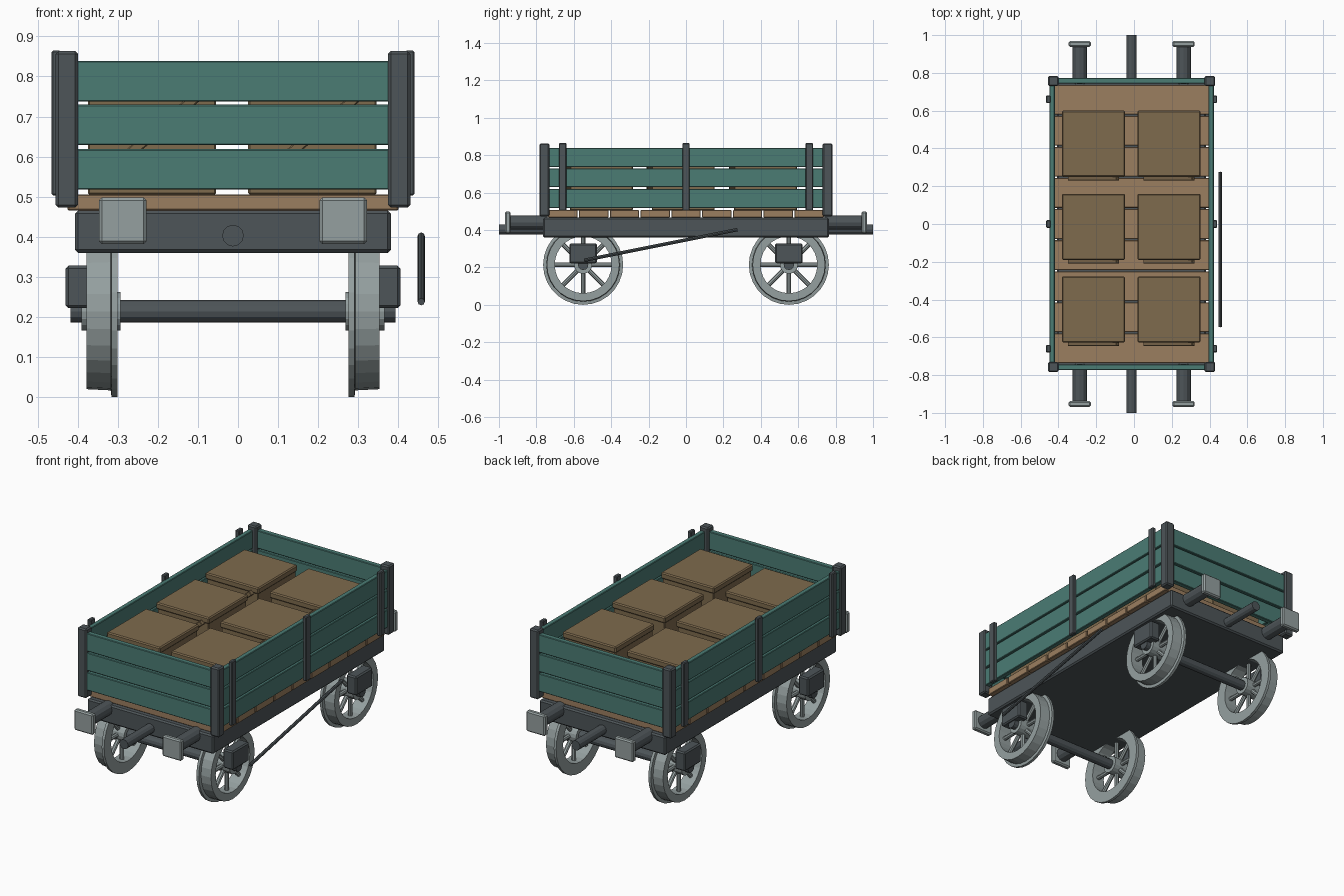
import bpy, bmesh
from math import pi, cos, sin, atan2, hypot
from mathutils import Matrix, Vector

if "Cube" in bpy.data.objects:
    bpy.data.objects.remove(bpy.data.objects["Cube"])

CX = -0.0125  # the brake rod sits on one side, so the body is slightly off centre


def material(name, rgb):
    m = bpy.data.materials.new(name)
    m.diffuse_color = (*rgb, 1)
    m.use_nodes = True
    m.node_tree.nodes["Principled BSDF"].inputs["Base Color"].default_value = m.diffuse_color
    return m


TEAL = material("teal_paint", (0.07, 0.20, 0.175))
WOOD = material("floor_wood", (0.33, 0.21, 0.115))
CRATE = material("crate_wood", (0.21, 0.145, 0.075))
DARK = material("dark_iron", (0.075, 0.09, 0.098))
STEEL = material("light_steel", (0.30, 0.35, 0.35))


def finish(bm, name, mat):
    bmesh.ops.recalc_face_normals(bm, faces=bm.faces)
    me = bpy.data.meshes.new(name)
    bm.to_mesh(me)
    bm.free()
    me.materials.append(mat)
    ob = bpy.data.objects.new(name, me)
    bpy.context.collection.objects.link(ob)
    return ob


def box(name, center, size, mat, bevel=0.005, rot=None):
    bm = bmesh.new()
    bmesh.ops.create_cube(bm, size=1)
    bmesh.ops.scale(bm, vec=size, verts=bm.verts)
    if bevel:
        bmesh.ops.bevel(bm, geom=bm.edges[:], offset=bevel, segments=1, affect='EDGES')
    if rot:
        bmesh.ops.transform(bm, matrix=rot, verts=bm.verts)
    bmesh.ops.translate(bm, vec=(center[0] + CX, center[1], center[2]), verts=bm.verts)
    return finish(bm, name, mat)


def rod(name, a, b, r, mat, sides=12):
    a, b = Vector(a), Vector(b)
    d = b - a
    bm = bmesh.new()
    bmesh.ops.create_cone(bm, cap_ends=True, segments=sides, radius1=r, radius2=r, depth=d.length)
    m = Matrix.Translation((a + b) / 2 + Vector((CX, 0, 0))) @ d.to_track_quat('Z', 'Y').to_matrix().to_4x4()
    bmesh.ops.transform(bm, matrix=m, verts=bm.verts)
    return finish(bm, name, mat)


def ring(name, profile, center, side, mat, n=28):
    # closed (x, radius) profile turned about the x axis
    bm = bmesh.new()
    loops = [[bm.verts.new((CX + side * x, center[0] + r * cos(2 * pi * i / n),
                            center[1] + r * sin(2 * pi * i / n))) for x, r in profile]
             for i in range(n)]
    for i in range(n):
        p, q = loops[i], loops[(i + 1) % n]
        for j in range(len(profile)):
            k = (j + 1) % len(profile)
            bm.faces.new((p[j], p[k], q[k], q[j]))
    return finish(bm, name, mat)


# chassis and floor planks
box("chassis", (0, 0, 0.413), (0.788, 1.53, 0.106), DARK, 0.008)
for i in range(9):
    box("floor_plank", (0, (i - 4) * 0.1645, 0.486), (0.825, 0.157, 0.04), WOOD, 0.003)

# side and end boards
for z in (0.568, 0.679, 0.788):
    for s in (-1, 1):
        box("side_board", (s * 0.421, 0, z), (0.028, 1.5, 0.101), TEAL, 0.003)
        box("end_board", (0, s * 0.759, z), (0.80, 0.03, 0.101), TEAL, 0.003)

# corner posts, side stakes, buffers, drawbar
for s in (-1, 1):
    for t in (-1, 1):
        box("corner_post", (s * 0.4145, t * 0.757, 0.668), (0.056, 0.054, 0.39), DARK, 0.007)
        rod("buffer_shank", (s * 0.275, t * 0.74, 0.44), (s * 0.275, t * 0.945, 0.44), 0.038, DARK)
        box("buffer_head", (s * 0.275, t * 0.953, 0.44), (0.118, 0.03, 0.116), STEEL, 0.007)
    for y in (-0.66, 0, 0.66):
        box("side_stake", (s * 0.441, y, 0.684), (0.023, 0.04, 0.362), DARK, 0.004)
    rod("drawbar", (0, s * 0.74, 0.403), (0, s * 1.0, 0.403), 0.027, DARK)

# wheels with flange, spokes and hub; axles and axle boxes
R = 0.214
RIM = [(0.2875, 0.152), (0.2875, R), (0.303, R), (0.305, 0.197), (0.365, 0.194), (0.365, 0.152)]
for y in (-0.55, 0.55):
    rod("axle", (-0.405, y, R), (0.405, y, R), 0.028, DARK)
    for s in (-1, 1):
        ring("wheel_rim", RIM, (y, R), s, STEEL)
        rod("wheel_hub", (s * 0.28, y, R), (s * 0.378, y, R), 0.048, STEEL, 16)
        for k in range(8):
            c, d = cos(k * pi / 4), sin(k * pi / 4)
            rod("wheel_spoke", (s * 0.327, y + 0.03 * c, R + 0.03 * d),
                (s * 0.327, y + 0.165 * c, R + 0.165 * d), 0.012, STEEL, 8)
        box("axle_box", (s * 0.386, y, 0.275), (0.063, 0.148, 0.106), DARK, 0.007)

# brake rod on the right side
rod("brake_rod", (0.4695, -0.545, 0.238), (0.4695, 0.275, 0.402), 0.009, DARK, 8)

# crates with overhanging lid and a diagonal brace on the front
BRACE = Matrix.Rotation(-atan2(0.112, 0.132), 4, 'Y')
for x in (-0.202, 0.198):
    for y in (0.425, -0.015, -0.452):
        box("crate_body", (x, y, 0.636), (0.32, 0.336, 0.262), CRATE, 0.004)
        box("crate_lid", (x, y, 0.777), (0.333, 0.35, 0.036), CRATE, 0.006)
        box("crate_brace", (x, y - 0.179, 0.655), (0.34, 0.032, 0.026), CRATE, 0.003, BRACE)
